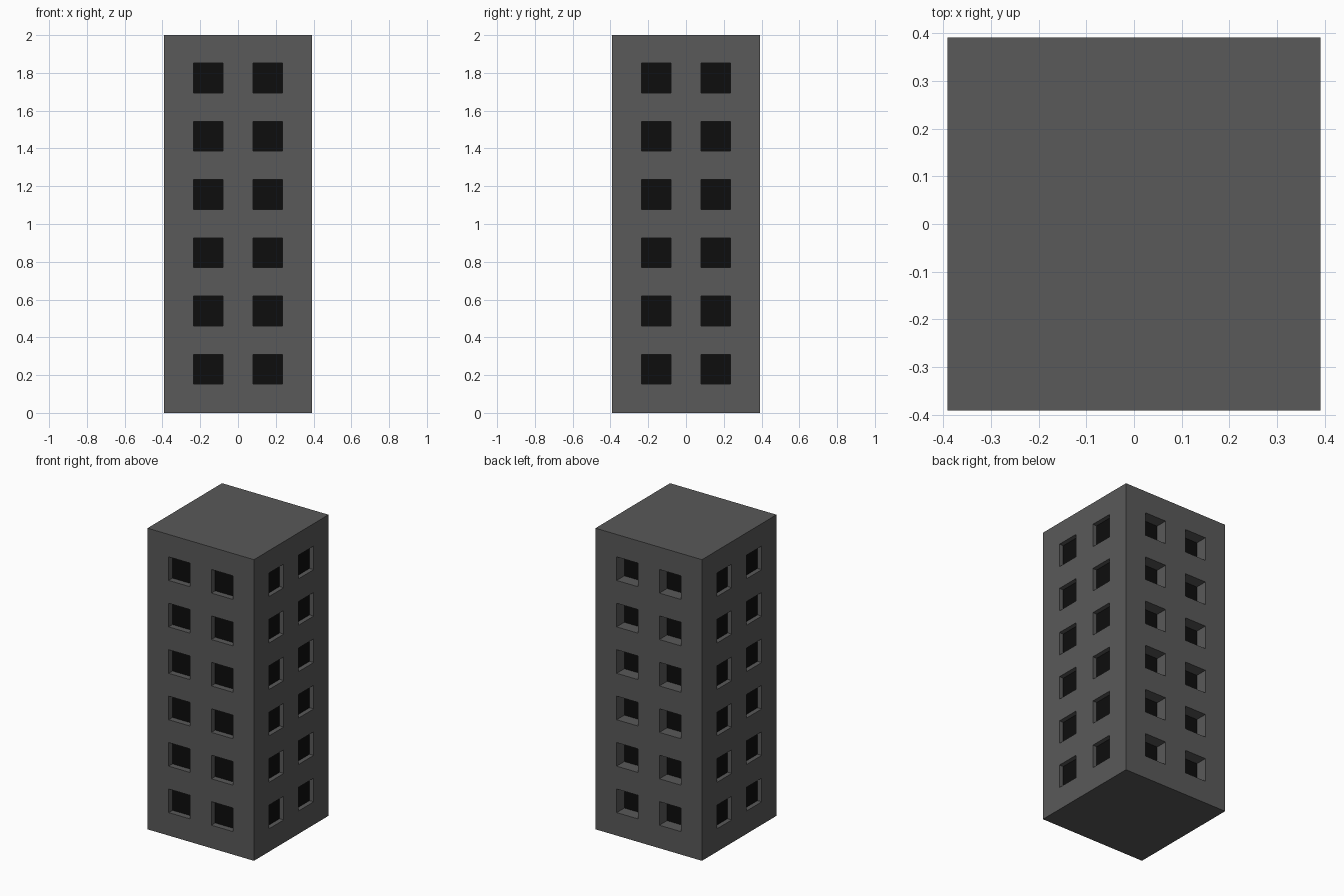
import bpy, bmesh
from mathutils import Vector

if "Cube" in bpy.data.objects:
    bpy.data.objects.remove(bpy.data.objects["Cube"])

HALF, HEIGHT = 0.391, 2.0
WIN = 0.157                       # window side length
COLUMNS = (-0.157, 0.157)         # window centres across a wall
ROWS = [0.231 + 0.3084 * i for i in range(6)]
FRONT, BACK, SIDE = 0.04, 0.08, 0.03   # window recess depths


def material(name, value):
    m = bpy.data.materials.new(name)
    m.diffuse_color = (value, value, value, 1)
    m.use_nodes = True
    m.node_tree.nodes["Principled BSDF"].inputs["Base Color"].default_value = m.diffuse_color
    return m


def add_object(name, bm, mat):
    mesh = bpy.data.meshes.new(name)
    bm.to_mesh(mesh)
    bm.free()
    mesh.materials.append(mat)
    obj = bpy.data.objects.new(name, mesh)
    bpy.context.collection.objects.link(obj)
    return obj


def box(lo, hi):
    bm = bmesh.new()
    bmesh.ops.create_cube(bm, size=1)
    for v in bm.verts:
        v.co = Vector([lo[i] if v.co[i] < 0 else hi[i] for i in range(3)])
    return bm


def slice_at(bm, axis, value):
    co, no = Vector(), Vector()
    co[axis], no[axis] = value, 1
    bmesh.ops.bisect_plane(bm, geom=bm.verts[:] + bm.edges[:] + bm.faces[:],
                           plane_co=co, plane_no=no)


# Tower walls: slice the block along every window edge
bm = box((-HALF, -HALF, 0), (HALF, HALF, HEIGHT))
for axis, centres in ((0, COLUMNS), (1, COLUMNS), (2, ROWS)):
    for c in centres:
        slice_at(bm, axis, c - WIN / 2)
        slice_at(bm, axis, c + WIN / 2)


def is_window(face):
    n, c = face.normal, face.calc_center_median()
    across = c.x if abs(n.y) > 0.5 else c.y
    return (abs(n.z) < 0.5
            and any(abs(across - k) < 0.01 for k in COLUMNS)
            and any(abs(c.z - k) < 0.01 for k in ROWS))


# Push the window openings inwards to form the reveals
bm.normal_update()
windows = [f for f in bm.faces if is_window(f)]
caps = bmesh.ops.extrude_discrete_faces(bm, faces=windows)["faces"]
bm.normal_update()
for f in caps:
    n = f.normal.copy()
    depth = SIDE if abs(n.x) > 0.5 else (FRONT if n.y < 0 else BACK)
    bmesh.ops.translate(bm, verts=f.verts[:], vec=-n * (depth + 0.001))
bmesh.ops.delete(bm, geom=caps, context='FACES')
bmesh.ops.recalc_face_normals(bm, faces=bm.faces[:])
add_object("tower_walls", bm, material("concrete", 0.1))

# Dark core seen through the window openings
core = box((-HALF + SIDE, -HALF + FRONT, 0.05),
           (HALF - SIDE, HALF - BACK, HEIGHT - 0.05))
add_object("dark_window_core", core, material("dark_glass", 0.004))
